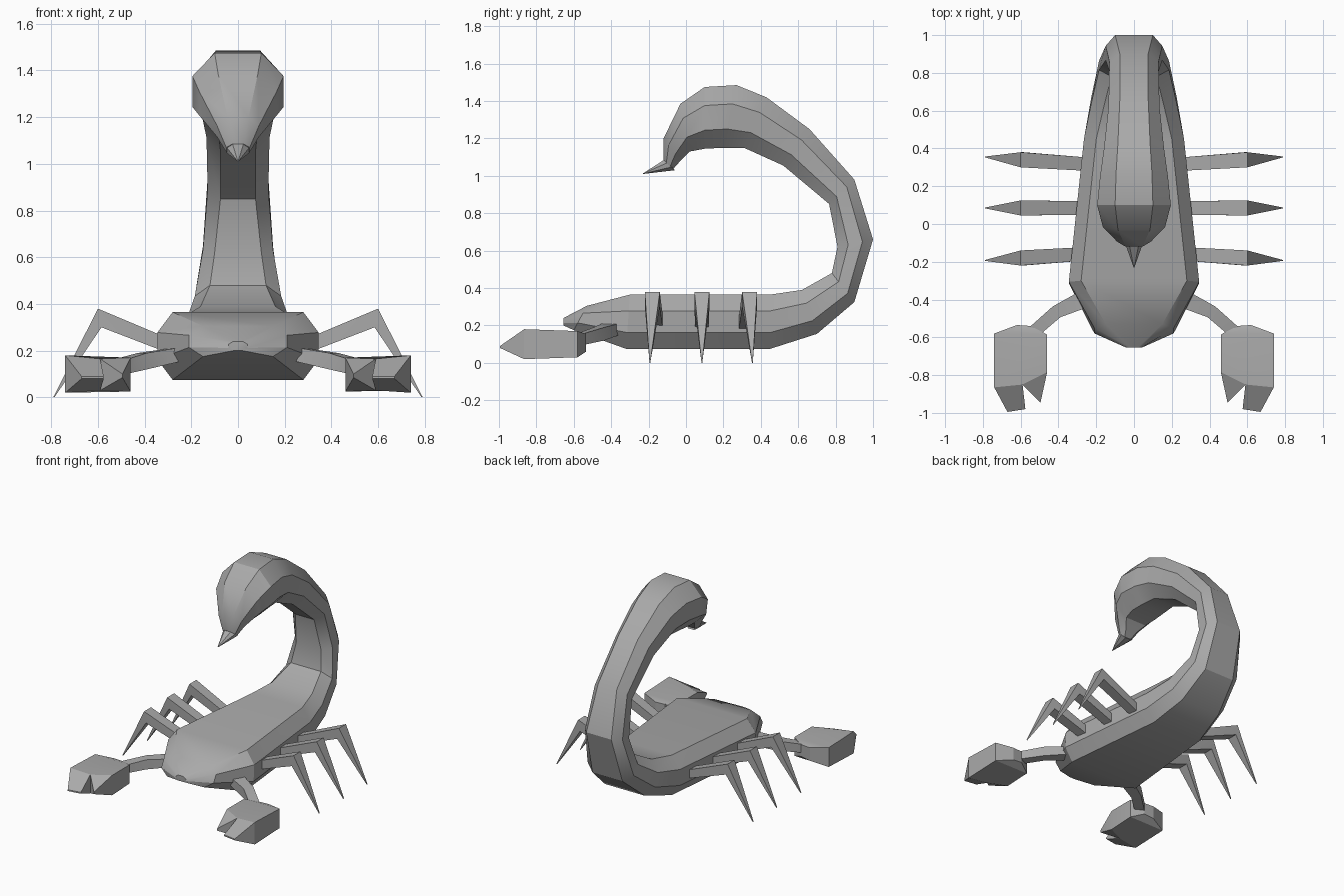
import bpy
import bmesh
import math
from mathutils import Vector

default_cube = bpy.data.objects.get("Cube")
if default_cube:
    bpy.data.objects.remove(default_cube, do_unlink=True)

# One plain grey for the whole creature
grey = bpy.data.materials.new("shell_grey")
grey.use_nodes = True
grey.diffuse_color = (0.4, 0.4, 0.4, 1)
grey.node_tree.nodes["Principled BSDF"].inputs["Base Color"].default_value = grey.diffuse_color


def finish(name, bm, crease_angle):
    """Clean the mesh, fix its normals and place it in the scene."""
    bmesh.ops.remove_doubles(bm, verts=bm.verts, dist=0.0005)
    bmesh.ops.recalc_face_normals(bm, faces=bm.faces)
    mesh = bpy.data.meshes.new(name)
    bm.to_mesh(mesh)
    bm.free()
    mesh.materials.append(grey)
    part = bpy.data.objects.new(name, mesh)
    bpy.context.collection.objects.link(part)
    bpy.ops.object.select_all(action="DESELECT")
    part.select_set(True)
    bpy.context.view_layer.objects.active = part
    bpy.ops.object.shade_smooth_by_angle(angle=math.radians(crease_angle))
    return part


def loft(name, rings, crease_angle=30):
    """Skin a closed tube through rings that have equal point counts."""
    bm = bmesh.new()
    loops = [[bm.verts.new(point) for point in ring] for ring in rings]
    for first, second in zip(loops, loops[1:]):
        for i in range(len(first)):
            j = (i + 1) % len(first)
            bm.faces.new((first[i], first[j], second[j], second[i]))
    bm.faces.new(loops[0])
    bm.faces.new(loops[-1])
    return finish(name, bm, crease_angle)


def mirrored(points, side):
    return [(x * side, y, z) for x, y, z in points]


def shell_ring(outer_y, outer_z, inner_y, inner_z, flat, wide):
    """Eight-sided section between the belly line and the back line."""
    outer = Vector((0, outer_y, outer_z))
    inner = Vector((0, inner_y, inner_z))
    half = [(0, flat), (0.3, wide), (0.7, wide), (1, flat)]
    right = [outer.lerp(inner, t) + Vector((w, 0, 0)) for t, w in half]
    return right + [Vector((-p.x, p.y, p.z)) for p in reversed(right)]


# Body flowing into the curled tail: belly y z, back y z, half widths
spine = [
    (-0.655, 0.2, -0.655, 0.24, 0.02, 0.04),
    (-0.6, 0.175, -0.53, 0.305, 0.15, 0.21),
    (-0.32, 0.075, -0.3, 0.365, 0.28, 0.345),
    (0.45, 0.075, 0.45, 0.365, 0.2, 0.265),
    (0.7, 0.155, 0.62, 0.39, 0.16, 0.225),
    (0.9, 0.325, 0.78, 0.48, 0.12, 0.185),
    (1.0, 0.66, 0.81, 0.62, 0.1, 0.15),
    (0.9, 0.98, 0.765, 0.85, 0.075, 0.13),
    (0.66, 1.25, 0.52, 1.055, 0.075, 0.135),
    (0.43, 1.42, 0.31, 1.15, 0.085, 0.16),
    (0.27, 1.485, 0.2, 1.15, 0.095, 0.18),
    (0.1, 1.475, 0.1, 1.145, 0.1, 0.195),
    (-0.03, 1.385, 0.02, 1.13, 0.085, 0.165),
    (-0.12, 1.2, -0.03, 1.08, 0.045, 0.09),
    (-0.12, 1.085, -0.07, 1.035, 0.025, 0.05),
]
loft("body_and_tail", [shell_ring(*row) for row in spine])

# Stinger spike
sting_base = shell_ring(-0.11, 1.09, -0.06, 1.03, 0.025, 0.05)
sting_tip = shell_ring(-0.23, 1.013, -0.23, 1.01, 0.001, 0.002)
loft("stinger", [sting_base, sting_tip])


def leg_ring(top_x, top_z, low_x, low_z, y, half):
    return [(top_x, y - half, top_z), (top_x, y + half, top_z),
            (low_x, y + half, low_z), (low_x, y - half, low_z)]


# Three bent legs on each side
legs = {"front": (-0.155, -0.18, -0.193),
        "middle": (0.085, 0.085, 0.085),
        "rear": (0.315, 0.34, 0.355)}
for place, (root_y, knee_y, foot_y) in legs.items():
    for label, side in (("left", 1), ("right", -1)):
        rings = [leg_ring(0.22, 0.22, 0.22, 0.16, root_y, 0.035),
                 leg_ring(0.6, 0.38, 0.585, 0.3, knee_y, 0.04),
                 leg_ring(0.79, 0.003, 0.786, 0, foot_y, 0.002)]
        loft(place + "_leg_" + label, [mirrored(r, side) for r in rings])

# Claw outline: x, y, top z, bottom z
claw = [(0.545, -0.54, 0.155, 0.07), (0.62, -0.535, 0.155, 0.06),
        (0.74, -0.58, 0.17, 0.03), (0.74, -0.865, 0.18, 0.02),
        (0.67, -0.995, 0.09, 0.08), (0.575, -0.98, 0.09, 0.08),
        (0.59, -0.85, 0.165, 0.03), (0.495, -0.945, 0.1, 0.085),
        (0.46, -0.785, 0.17, 0.025), (0.46, -0.585, 0.17, 0.035)]
# Wrist slope, palm, large finger, small finger
claw_panels = [(0, 1, 2, 9), (2, 3, 6, 8, 9), (3, 4, 5, 6), (6, 7, 8)]


def build_claw(name, side):
    bm = bmesh.new()
    top = [bm.verts.new((x * side, y, high)) for x, y, high, low in claw]
    base = [bm.verts.new((x * side, y, low)) for x, y, high, low in claw]
    for panel in claw_panels:
        bm.faces.new([top[i] for i in panel])
        bm.faces.new([base[i] for i in reversed(panel)])
    for i in range(len(claw)):
        j = (i + 1) % len(claw)
        bm.faces.new((top[i], base[i], base[j], top[j]))
    finish(name, bm, 20)


def arm_ring(x, y, z, half_width, half_height, turn):
    dx, dy = half_width * math.cos(turn), half_width * math.sin(turn)
    return [(x + dx, y + dy, z + half_height), (x - dx, y - dy, z + half_height),
            (x - dx, y - dy, z - half_height), (x + dx, y + dy, z - half_height)]


# Arms and claws
for label, side in (("left", 1), ("right", -1)):
    rings = [arm_ring(0.25, -0.39, 0.185, 0.05, 0.03, math.radians(80)),
             arm_ring(0.41, -0.465, 0.155, 0.035, 0.035, math.radians(55)),
             arm_ring(0.53, -0.57, 0.125, 0.035, 0.03, math.radians(30))]
    loft("arm_" + label, [mirrored(r, side) for r in rings])
    build_claw("claw_" + label, side)
